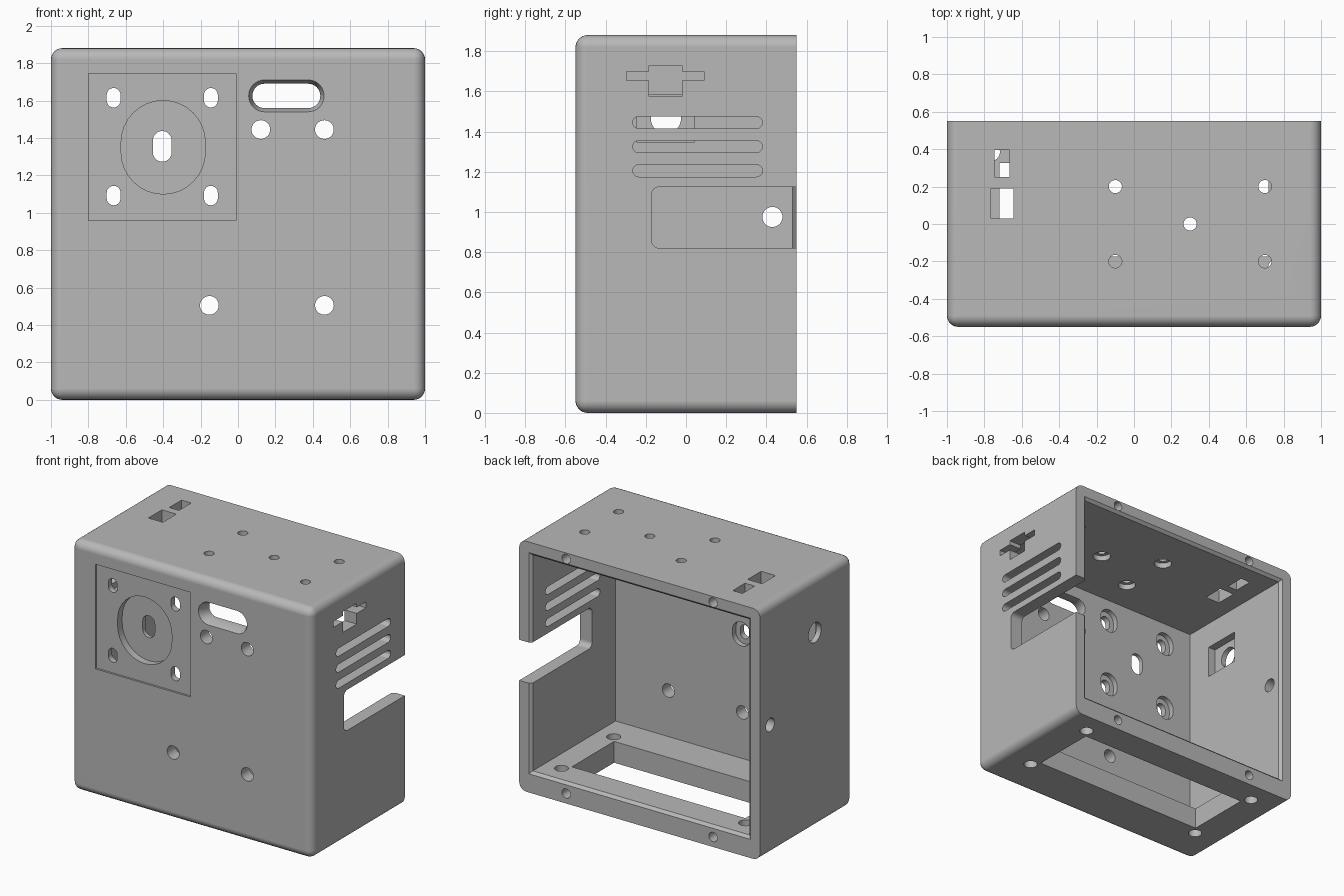
import bpy, bmesh, math
from mathutils import Vector

cube = bpy.data.objects.get("Cube")
if cube:
    bpy.data.objects.remove(cube, do_unlink=True)

ORDER = {"x": lambda u, v, d: (d, u, v),
         "y": lambda u, v, d: (u, d, v),
         "z": lambda u, v, d: (u, v, d)}


def outline(u0, u1, v0, v1, r):
    """Rectangle with rounded corners; a slot or circle when r is half a side."""
    if r == 0:
        return [(u0, v0), (u1, v0), (u1, v1), (u0, v1)]
    pts = []
    corners = [(u1 - r, v1 - r), (u0 + r, v1 - r), (u0 + r, v0 + r), (u1 - r, v0 + r)]
    for q, (cu, cv) in enumerate(corners):
        for i in range(9):
            a = (q + i / 8) * math.pi / 2
            p = (cu + r * math.cos(a), cv + r * math.sin(a))
            if not pts or math.dist(p, pts[-1]) > 1e-5:
                pts.append(p)
    if math.dist(pts[0], pts[-1]) < 1e-5:
        pts.pop()
    return pts


def cut(axis, u0, u1, v0, v1, r, d0, d1, grow=0.0):
    """Cut a prism along an axis out of the shell; grow flares its far end."""
    bm = bmesh.new()
    put = ORDER[axis]
    g = grow
    near = [bm.verts.new(put(u, v, d0)) for u, v in outline(u0, u1, v0, v1, r)]
    far_r = r + g if r else 0
    far = [bm.verts.new(put(u, v, d1)) for u, v in outline(u0 - g, u1 + g, v0 - g, v1 + g, far_r)]
    bm.faces.new(near)
    bm.faces.new(far)
    n = len(near)
    for i in range(n):
        j = (i + 1) % n
        bm.faces.new((near[i], near[j], far[j], far[i]))
    bmesh.ops.recalc_face_normals(bm, faces=bm.faces)
    me = bpy.data.meshes.new("cutter")
    bm.to_mesh(me)
    bm.free()
    tool = bpy.data.objects.new("cutter", me)
    tool.hide_render = True
    bpy.context.collection.objects.link(tool)
    mod = shell.modifiers.new("cut", "BOOLEAN")
    mod.operation = "DIFFERENCE"
    mod.solver = "EXACT"
    mod.object = tool
    bpy.ops.object.modifier_apply(modifier=mod.name)
    bpy.data.objects.remove(tool, do_unlink=True)
    bpy.data.meshes.remove(me)


def hole(axis, u, v, r, d0, d1, stretch=0.0):
    cut(axis, u - r, u + r, v - r - stretch, v + r + stretch, r, d0, d1)


# Outer block: every edge rounded except around the open back
bm = bmesh.new()
bmesh.ops.create_cube(bm, size=1)
bmesh.ops.scale(bm, vec=(2, 1.1, 1.88), verts=bm.verts)
bmesh.ops.translate(bm, vec=(0, 0, 0.94), verts=bm.verts)
rounded = [e for e in bm.edges if any(v.co.y < 0 for v in e.verts)]
bmesh.ops.bevel(bm, geom=rounded, offset=0.06, segments=6, profile=0.5,
                affect="EDGES", clamp_overlap=True)
mesh = bpy.data.meshes.new("enclosure_shell")
bm.to_mesh(mesh)
bm.free()
shell = bpy.data.objects.new("enclosure_shell", mesh)
bpy.context.collection.objects.link(shell)
bpy.ops.object.select_all(action="DESELECT")
shell.select_set(True)
bpy.context.view_layer.objects.active = shell

# Cavity with a thicker floor and a chamfered back rim
cut("y", -0.9, 0.9, 0.16, 1.78, 0, -0.45, 0.6)
cut("y", -0.89, 0.89, 0.17, 1.77, 0, 0.52, 0.57, 0.05)

# Lid screw holes in the rim
for x in (-0.61, 0.61):
    for z in (1.835, 0.075):
        hole("y", x, z, 0.035, 0.3, 0.6)

# Front: shallow square recess, dial recess and its shaft slot
cut("y", -0.8, -0.01, 0.96, 1.745, 0, -0.6, -0.535)
hole("y", -0.4, 1.35, 0.225, -0.6, -0.48, 0.025)
hole("y", -0.405, 1.355, 0.05, -0.6, -0.4, 0.032)

# Slotted mounting holes with counterbores inside
for x in (-0.665, -0.145):
    for z in (1.615, 1.092):
        hole("y", x, z, 0.037, -0.6, -0.4, 0.015)
        hole("y", x, z, 0.075, -0.49, -0.4, 0.015)

# Front round holes
for x, z in ((0.122, 1.445), (0.462, 1.445), (-0.153, 0.505), (0.462, 0.505)):
    hole("y", x, z, 0.05, -0.6, -0.4)

# Front window with flared edge
cut("y", 0.077, 0.44, 1.56, 1.69, 0.064, -0.6, -0.4)
cut("y", 0.077, 0.44, 1.56, 1.69, 0.064, -0.5, -0.57, 0.028)

# Top: screw holes with counterbores below, and two square openings
for x, y in ((-0.1, 0.2), (0.7, 0.2), (0.3, 0), (-0.1, -0.2), (0.7, -0.2)):
    hole("z", x, y, 0.035, 1.7, 2)
    hole("z", x, y, 0.062, 1.7, 1.82)
cut("z", -0.765, -0.645, 0.03, 0.19, 0, 1.7, 2)
cut("z", -0.745, -0.665, 0.25, 0.395, 0, 1.7, 2)

# Floor: large opening and corner screws
cut("z", -0.72, 0.72, -0.175, 0.325, 0, -0.1, 0.3)
for x in (-0.765, 0.765):
    for y in (-0.235, 0.385):
        hole("z", x, y, 0.048, -0.1, 0.3)

# Left wall: cross opening, vents and the notch open to the back
cut("x", -0.295, 0.09, 1.655, 1.7, 0, 0.8, 1.1)
cut("x", -0.185, -0.02, 1.575, 1.73, 0, 0.8, 1.1)
for z in (1.445, 1.325, 1.205):
    cut("x", -0.265, 0.38, z - 0.03, z + 0.03, 0.03, 0.8, 1.1)
cut("x", -0.172, 0.7, 0.82, 1.125, 0.04, 0.8, 1.1)

# Right wall: inner pocket with its hole, and the cable hole
cut("x", -0.245, 0.04, 1.345, 1.585, 0, -0.8, -0.96)
hole("x", -0.1, 1.465, 0.075, -0.8, -1.1)
hole("x", 0.43, 0.975, 0.05, -0.8, -1.1)

# Grey plastic
mat = bpy.data.materials.new("grey_plastic")
mat.use_nodes = True
colour = (0.48, 0.48, 0.48, 1)
mat.diffuse_color = colour
mat.node_tree.nodes["Principled BSDF"].inputs["Base Color"].default_value = colour
shell.data.materials.clear()
shell.data.materials.append(mat)
for p in shell.data.polygons:
    p.material_index = 0

# Smooth fillets, crisp edges
bpy.ops.object.shade_smooth_by_angle(angle=math.radians(30))
wn = shell.modifiers.new("weighted_normals", "WEIGHTED_NORMAL")
wn.keep_sharp = True
